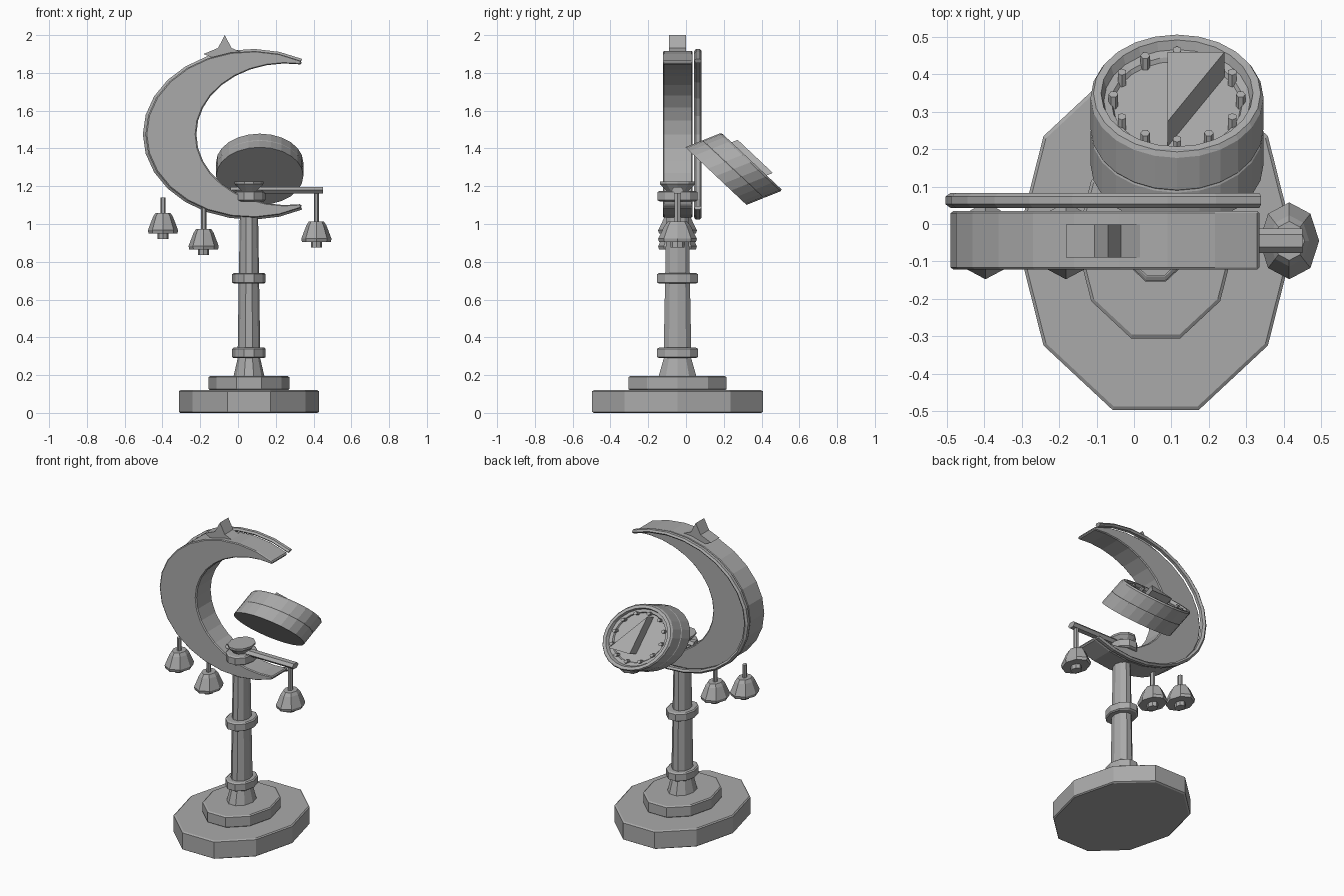
import bpy, bmesh
from math import sin, cos, pi, radians, acos
from mathutils import Matrix, Vector

old = bpy.data.objects.get("Cube")
if old:
    bpy.data.objects.remove(old, do_unlink=True)

STRETCH = Vector((1.27, 1.63, 1.0))   # round parts are widened in x and y
AXIS_X, AXIS_Y = 0.058, -0.045        # centre of the post

stone = bpy.data.materials.new("plain grey")
stone.use_nodes = True
stone.diffuse_color = (0.4, 0.4, 0.4, 1)
stone.node_tree.nodes["Principled BSDF"].inputs["Base Color"].default_value = (0.4, 0.4, 0.4, 1)


def finish(name, bm, loc=(0, 0, 0), scale=STRETCH, bevel=0.0, turn=None):
    """Turn the mesh, then stretch and place it as an object."""
    if turn:
        bm.transform(turn)
    bmesh.ops.recalc_face_normals(bm, faces=bm.faces)
    mesh = bpy.data.meshes.new(name)
    bm.to_mesh(mesh)
    bm.free()
    mesh.materials.append(stone)
    ob = bpy.data.objects.new(name, mesh)
    bpy.context.collection.objects.link(ob)
    ob.location, ob.scale = loc, scale
    if bevel:
        mod = ob.modifiers.new("soft edge", "BEVEL")
        mod.width, mod.segments = bevel, 1
        mod.limit_method, mod.angle_limit = "ANGLE", radians(50)
    return ob


def lathe(name, profile, sides, loc, bevel=0.0, turn=None):
    """Spin (radius, height) points about z and cap both ends."""
    bm = bmesh.new()
    rings = [[bm.verts.new((r * cos(2 * pi * i / sides), r * sin(2 * pi * i / sides), z))
              for i in range(sides)] for r, z in profile]
    for a, b in zip(rings, rings[1:]):
        for i in range(sides):
            j = (i + 1) % sides
            bm.faces.new((a[i], a[j], b[j], b[i]))
    bm.faces.new(rings[0])
    bm.faces.new(rings[-1])
    return finish(name, bm, loc, STRETCH, bevel, turn)


def prism(name, points, low, high, loc, scale=STRETCH, turn=None):
    """Extrude a flat outline along its local z."""
    bm = bmesh.new()
    face = bm.faces.new([bm.verts.new((x, y, low)) for x, y in points])
    top = bmesh.ops.extrude_face_region(bm, geom=[face])["geom"]
    moved = [v for v in top if isinstance(v, bmesh.types.BMVert)]
    bmesh.ops.translate(bm, verts=moved, vec=(0, 0, high - low))
    return finish(name, bm, loc, scale, turn=turn)


# Stepped base, post and its rings
post = (AXIS_X, AXIS_Y, 0)
for name, radius, low, high in (
        ("base", 0.292, 0, 0.12), ("base_step", 0.168, 0.12, 0.195),
        ("lower_ring", 0.07, 0.29, 0.345), ("middle_ring", 0.07, 0.685, 0.74),
        ("top_collar", 0.068, 1.12, 1.175)):
    lathe(name, [(radius, low), (radius, high)], 10, post, 0.006)
lathe("post_foot", [(0.065, 0.19), (0.045, 0.3)], 10, post)
lathe("post", [(0.047, 0.33), (0.037, 1.13)], 10, post)
lathe("top_cup", [(0.034, 1.17), (0.06, 1.212), (0.06, 1.225)], 10, post)

# Crescent between two arcs that meet near the tips
TIP, MID_Z, STEPS = 0.335, 1.475, 18
OUT_X, OUT_R, IN_X, IN_R = 0.07, 0.441, 0.256, 0.375


def arc(cx, r, steps=STEPS):
    start = acos((TIP - cx) / STRETCH.x / r)
    return [(cx + STRETCH.x * r * cos(t), MID_Z + r * sin(t))
            for t in (start + (2 * pi - 2 * start) * i / steps for i in range(steps + 1))]


bm = bmesh.new()
layers = [[[bm.verts.new((x, y, z)) for x, z in arc(cx, r)]
           for cx, r in ((OUT_X, OUT_R), (IN_X, IN_R))] for y in (-0.122, 0.035)]
(fo, fi), (bo, bi) = layers
for i in range(STEPS):
    for a, b in ((fo, fi), (fi, bi), (bi, bo), (bo, fo)):
        bm.faces.new((a[i], a[i + 1], b[i + 1], b[i]))
for i in (0, STEPS):
    bm.faces.new((fo[i], fi[i], bi[i], bo[i]))
finish("crescent", bm, scale=(1, 1, 1), bevel=0.006)

# Thin trim running behind the outer edge of the crescent
curve = bpy.data.curves.new("crescent_trim", "CURVE")
curve.dimensions = "3D"
curve.bevel_depth, curve.bevel_resolution, curve.use_fill_caps = 0.0125, 1, True
path = arc(OUT_X, OUT_R)
line = curve.splines.new("POLY")
line.points.add(len(path) - 1)
for p, (x, z) in zip(line.points, path):
    p.co = (x / STRETCH.x, 0, z, 1)
line.use_smooth = False
curve.materials.append(stone)
trim = bpy.data.objects.new("crescent_trim", curve)
bpy.context.collection.objects.link(trim)
trim.location, trim.scale = (0, 0.063, 0), STRETCH

# Four-pointed star sunk into the top of the crescent
star = []
for i in range(8):
    r = 0.1 if i % 2 == 0 else 0.045
    star.append((1.12 * r * cos(i * pi / 4), r * sin(i * pi / 4)))
prism("star", star, -0.044, 0.044, (-0.07, -0.045, 1.9), (1, 1, 1), Matrix.Rotation(pi / 2, 4, "X"))


# Six-sided arms that carry the bells
def arm(name, start, end):
    a, b = (Vector((x / STRETCH.x, 0, z)) for x, z in (start, end))
    d = b - a
    turn = Matrix.Translation(a) @ d.to_track_quat("Z", "Y").to_matrix().to_4x4()
    side = turn.to_3x3().inverted() @ Vector((0, 1, 0))
    turn = turn @ Vector((1, 0, 0)).rotation_difference(side).to_matrix().to_4x4()
    lathe(name, [(0.02, 0), (0.02, d.length)], 6, (0, AXIS_Y, 0), turn=turn)


arm("long_arm", (-0.04, 1.179), (0.45, 1.179))
arm("short_arm", (-0.29, 1.217), (-0.445, 1.115))

# Hanging bells
for name, x, top, hook in (("right_bell", -0.397, 1.057, 1.14),
                           ("middle_bell", -0.182, 0.973, 1.12),
                           ("left_bell", 0.415, 1.012, 1.17)):
    at = (x, AXIS_Y, top)
    lathe(name, [(0.032, 0), (0.042, -0.02), (0.063, -0.09), (0.06, -0.108)], 8, at)
    lathe(name + "_rod", [(0.011, -0.02), (0.011, hook - top)], 6, at)
    lathe(name + "_clapper", [(0.023, -0.1), (0.023, -0.137)], 8, at)

# Tilted dial drum with a raised lip, hour pegs and a wedge pointer
dial = (0.115, 0.254, 1.292)
tilt = Matrix.Rotation(radians(-56.9), 4, "X")
lathe("dial_drum", [(0.182, -0.07), (0.182, -0.006), (0.18, -0.003), (0.182, 0), (0.182, 0.062),
                    (0.176, 0.07), (0.16, 0.07), (0.154, 0.055), (0.138, 0.052), (0.134, 0.045)],
      24, dial, turn=tilt)
for i in range(12):
    peg = Matrix.Rotation(i * pi / 6, 4, "Z") @ Matrix.Translation((0.134, 0, 0))
    lathe("hour_peg", [(0.01, 0.04), (0.01, 0.068)], 6, dial, turn=tilt @ peg)
prism("dial_pointer", [(-0.02, 0.087), (0.1, 0.087), (-0.02, -0.122)], 0.04, 0.094, dial, turn=tilt)
